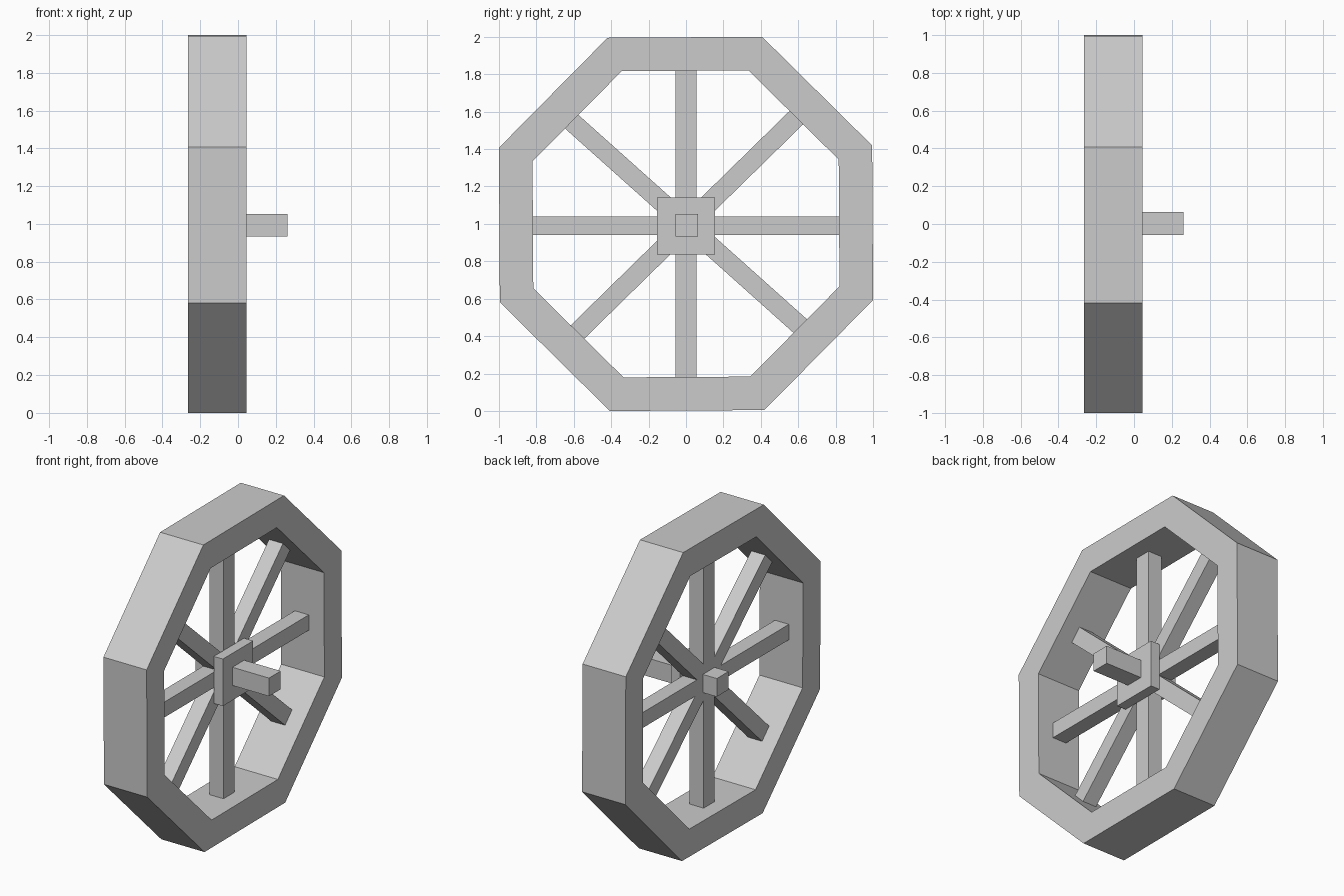
import bpy
import bmesh
from math import cos, sin, radians
from mathutils import Matrix, Vector

cube = bpy.data.objects.get("Cube")
if cube:
    bpy.data.objects.remove(cube, do_unlink=True)

GREY = (0.6, 0.6, 0.6, 1.0)
grey = bpy.data.materials.new("plain grey")
grey.use_nodes = True
grey.diffuse_color = GREY
grey.node_tree.nodes["Principled BSDF"].inputs["Base Color"].default_value = GREY


def add_object(name, bm):
    bmesh.ops.recalc_face_normals(bm, faces=bm.faces)
    mesh = bpy.data.meshes.new(name)
    bm.to_mesh(mesh)
    bm.free()
    mesh.materials.append(grey)
    obj = bpy.data.objects.new(name, mesh)
    bpy.context.collection.objects.link(obj)


def box(name, x0, x1, width, height, y=0.0, z=1.0, tilt=0.0):
    """Box between two x planes, turned about the wheel's axis."""
    bm = bmesh.new()
    place = (Matrix.Translation(((x0 + x1) / 2, y, z))
             @ Matrix.Rotation(radians(tilt), 4, 'X')
             @ Matrix.Diagonal((x1 - x0, width, height, 1)))
    bmesh.ops.create_cube(bm, size=1, matrix=place)
    add_object(name, bm)


def octagon_rim(name, x0, x1, outer, inner, turn):
    """Eight-sided ring with a rectangular section."""
    bm = bmesh.new()
    section = ((x0, outer), (x1, outer), (x1, inner), (x0, inner))
    rings = []
    for i in range(8):
        a = radians(22.5 + 45 * i + turn)
        rings.append([bm.verts.new((x, r * cos(a), 1 + r * sin(a))) for x, r in section])
    for i in range(8):
        here, after = rings[i], rings[(i + 1) % 8]
        for j in range(4):
            k = (j + 1) % 4
            bm.faces.new((here[j], here[k], after[k], after[j]))
    add_object(name, bm)


# Rim
octagon_rim("rim", -0.265, 0.045, 1.08, 0.886, 0.35)

# Spokes, each a bar across the whole wheel with its ends inside the rim
SPOKE = (-0.165, -0.065)
box("horizontal_spoke", *SPOKE, 1.7, 0.1, z=0.99)
box("vertical_spoke", *SPOKE, 0.11, 1.7)
box("rising_spoke", *SPOKE, 1.7, 0.102, y=0.01, tilt=44.4)
box("falling_spoke", *SPOKE, 1.7, 0.102, tilt=-41.8)

# Hub plate and axle
box("hub_plate", -0.065, 0.0, 0.31, 0.305, z=0.99)
box("axle", -0.265, 0.262, 0.12, 0.118, y=0.003, z=0.993)
